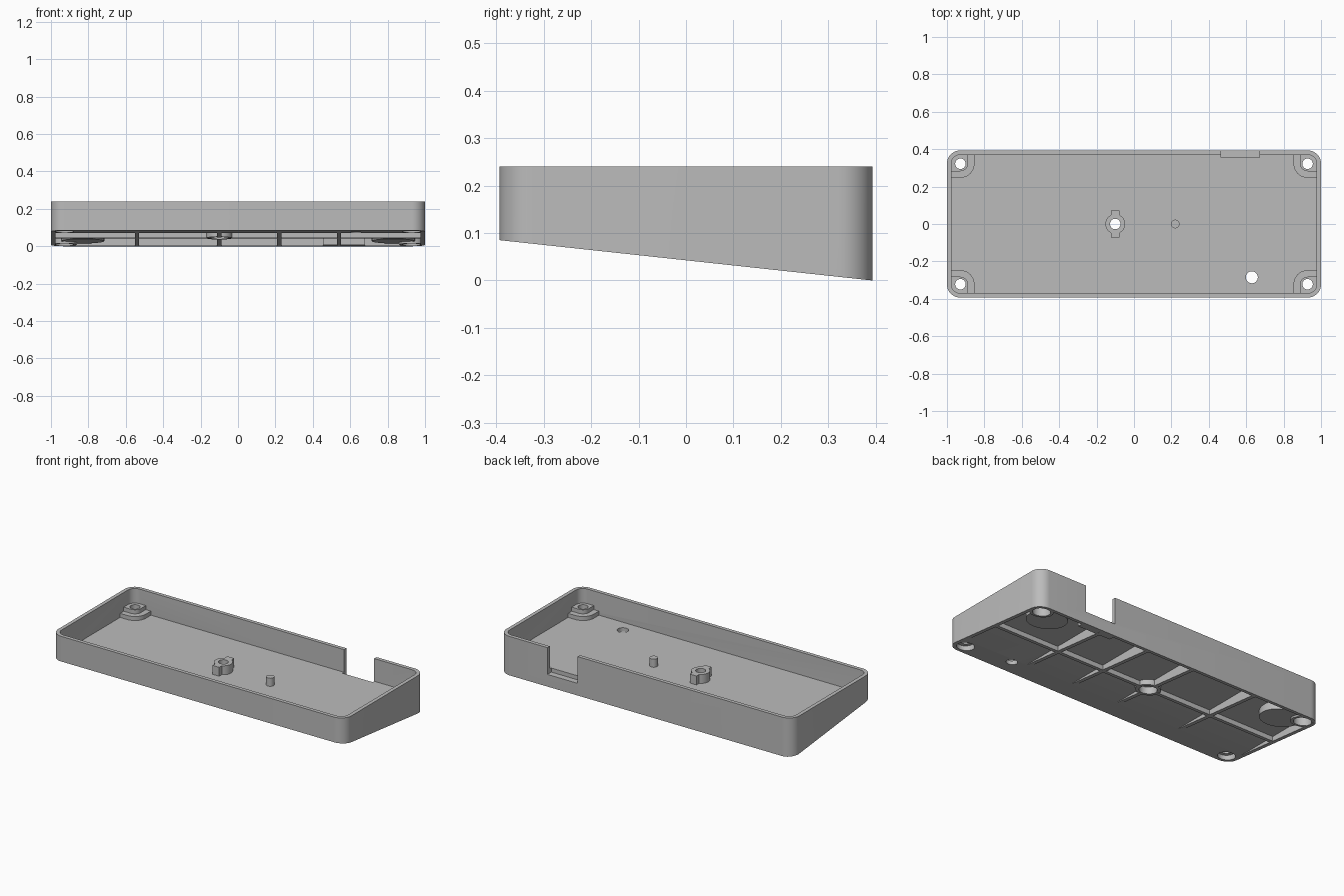
import bpy, bmesh, math
from mathutils import Vector

cube = bpy.data.objects.get("Cube")
if cube:
    bpy.data.objects.remove(cube, do_unlink=True)

grey = bpy.data.materials.new("plain grey")
grey.use_nodes = True
grey.diffuse_color = (0.5, 0.5, 0.5, 1)
grey.node_tree.nodes["Principled BSDF"].inputs["Base Color"].default_value = grey.diffuse_color

HX, HY, TOP = 1.0, 0.393, 0.24
RADIUS, WALL = 0.07, 0.023
FLOOR, CEILING = 0.10, 0.07
FRONT_Z = 0.085
DEEP = -0.1


def arc(cx, cy, r, start, sweep=90, steps=10):
    angles = [math.radians(start + sweep * i / steps) for i in range(steps + 1)]
    return [(cx + r * math.cos(a), cy + r * math.sin(a)) for a in angles]


def rounded(hx, hy, r):
    x, y = hx - r, hy - r
    return arc(x, y, r, 0) + arc(-x, y, r, 90) + arc(-x, -y, r, 180) + arc(x, -y, r, 270)


def circle(x, y, r):
    return arc(x, y, r, 0, 360, 40)[:-1]


def rect(x0, x1, y0, y1):
    return [(x0, y0), (x1, y0), (x1, y1), (x0, y1)]


def prism(name, outline, z0, z1, slope_gap=None):
    """Extrude an outline; optionally trim it to the tilted underside."""
    bm = bmesh.new()
    face = bm.faces.new([bm.verts.new((x, y, z0)) for x, y in outline])
    new = bmesh.ops.extrude_face_region(bm, geom=[face])["geom"]
    bmesh.ops.translate(bm, vec=(0, 0, z1 - z0),
                        verts=[v for v in new if isinstance(v, bmesh.types.BMVert)])
    if slope_gap is not None:
        cut = bmesh.ops.bisect_plane(
            bm, geom=bm.verts[:] + bm.edges[:] + bm.faces[:], clear_outer=True,
            plane_co=(0, -HY, FRONT_Z + slope_gap),
            plane_no=Vector((0, -FRONT_Z, -2 * HY)).normalized())
        edges = [e for e in cut["geom_cut"] if isinstance(e, bmesh.types.BMEdge)]
        bmesh.ops.edgeloop_fill(bm, edges=edges)
    bmesh.ops.recalc_face_normals(bm, faces=bm.faces[:])
    mesh = bpy.data.meshes.new(name)
    bm.to_mesh(mesh)
    bm.free()
    mesh.materials.append(grey)
    obj = bpy.data.objects.new(name, mesh)
    bpy.context.collection.objects.link(obj)
    return obj


def carve(targets, outline, z0, z1):
    """Subtract a prism from each target and discard the cutter."""
    cutter = prism("cutter", outline, z0, z1)
    cutter.hide_render = True
    for obj in targets:
        mod = obj.modifiers.new("carve", "BOOLEAN")
        mod.operation, mod.solver, mod.object = "DIFFERENCE", "EXACT", cutter
        bpy.context.view_layer.objects.active = obj
        bpy.ops.object.modifier_apply(modifier=mod.name)
    bpy.data.objects.remove(cutter, do_unlink=True)


# Tray: rounded shell with a tilted underside
tray = prism("tray", rounded(HX, HY, RADIUS), DEEP, TOP, 0)
carve([tray], rounded(HX - WALL, HY - WALL, RADIUS - WALL), FLOOR, 0.4)

# Underside pockets, leaving a grid of ribs
ribs = [-HX + WALL - 0.012, -0.54, -0.1, 0.22, 0.54, HX - WALL + 0.012]
rows = [(-0.34, -0.012), (0.012, HY - WALL)]
for left, right in zip(ribs, ribs[1:]):
    for y0, y1 in rows:
        carve([tray], rect(left + 0.012, right - 0.012, y0, y1), DEEP, CEILING)

# Cable notch in the back wall, with a block beneath it
carve([tray], rect(0.465, 0.67, 0.355, 0.5), 0.075, 0.4)
prism("notch_block", rect(0.455, 0.68, 0.335, 0.38), DEEP, 0.072, 0.001)

# Corner screw bosses, posts and back foot pads
for sx, side in ((1, "left"), (-1, "right")):
    for sy, end in ((1, "back"), (-1, "front")):
        cx, cy = sx * 0.928, sy * 0.322
        where = end + "_" + side
        parts = [tray]
        for label, r, z0, z1 in (("base", 0.075, 0.09, 0.125), ("top", 0.04, 0.12, 0.15)):
            w = 0.053
            local = (arc(0, 0, r, 180) + [(w, -r)] + arc(0, 0, w, 0) + [(-r, w)])
            outline = [(cx + sx * x, cy + sy * y) for x, y in local]
            parts.append(prism("boss_" + label + "_" + where, outline, z0, z1))
        if sy > 0:
            parts.append(prism("post_" + where, circle(cx, cy, 0.066), DEEP, 0.08, 0.001))
            pad = prism("foot_pad_" + where, circle(sx * 0.83, 0.25, 0.115), DEEP, 0.08, 0.012)
            parts.append(pad)
        carve(parts, circle(cx, cy, 0.05), DEEP, 0.11)
        carve(parts[:3], circle(cx, cy, 0.028), DEEP, 0.4)

# Central screw boss with two fins, and its post below
mx = -0.1
fin = math.degrees(math.asin(0.023 / 0.053))
boss_outline = (arc(mx, 0, 0.053, -90 + fin, 180 - 2 * fin) + [(mx + 0.023, 0.073), (mx - 0.023, 0.073)]
                + arc(mx, 0, 0.053, 90 + fin, 180 - 2 * fin) + [(mx - 0.023, -0.073), (mx + 0.023, -0.073)])
boss = prism("centre_boss", boss_outline, 0.09, 0.155)
post = prism("centre_post", circle(mx, 0, 0.07), DEEP, 0.08, 0.001)
carve([tray, post], circle(mx, 0, 0.05), DEEP, 0.09)
carve([tray, boss], circle(mx, 0, 0.028), DEEP, 0.4)

# Locating peg and small access hole
prism("peg", circle(0.22, 0, 0.023), 0.09, 0.15)
carve([tray], circle(0.63, -0.285, 0.032), DEEP, 0.4)

# Smooth the curved walls, keep edges sharp
for obj in bpy.context.collection.objects:
    if obj.type == "MESH":
        bpy.ops.object.select_all(action="DESELECT")
        obj.select_set(True)
        bpy.context.view_layer.objects.active = obj
        bpy.ops.object.shade_smooth_by_angle(angle=math.radians(30))
